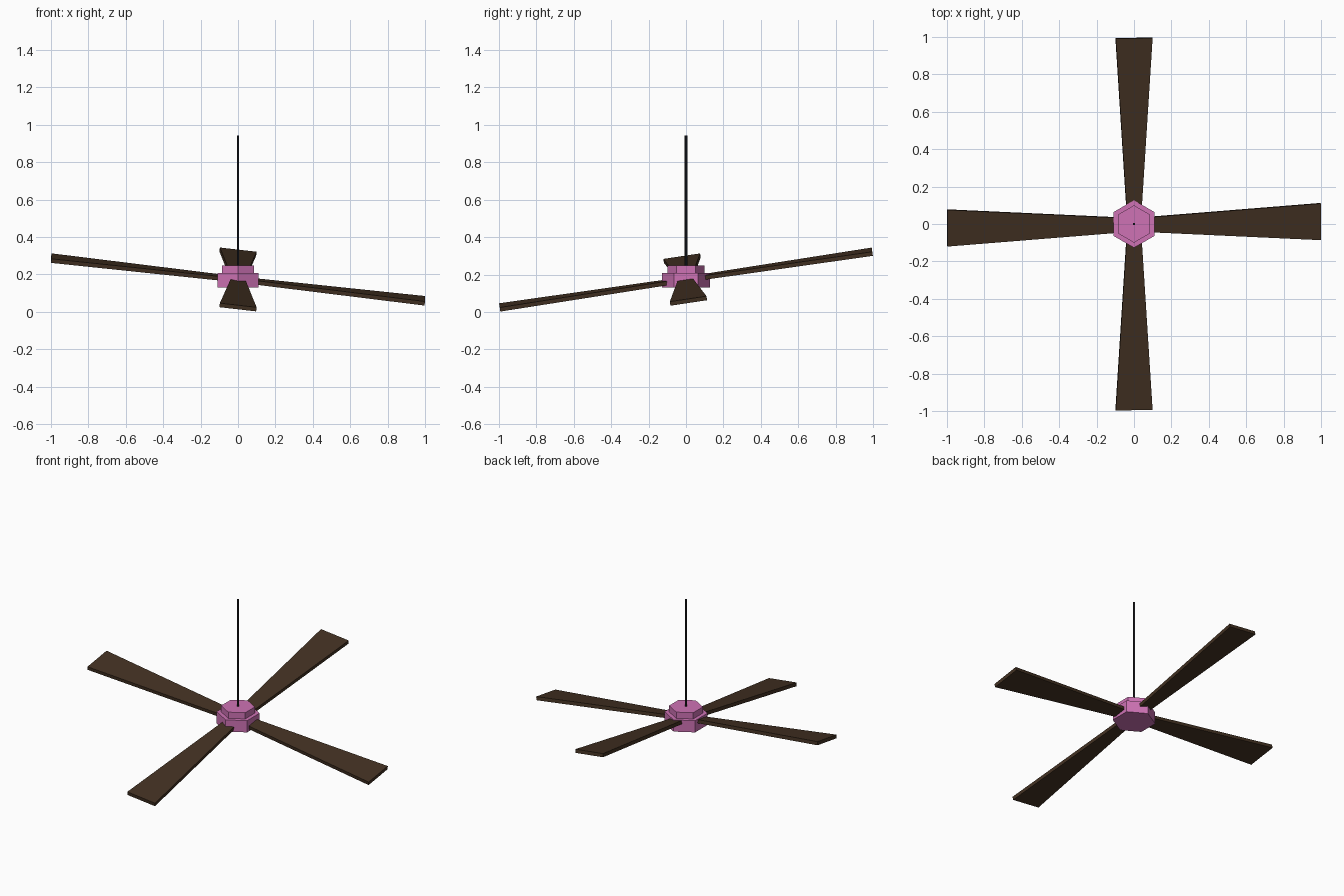
import bpy, bmesh, math
from mathutils import Matrix, Vector

if "Cube" in bpy.data.objects:
    bpy.data.objects.remove(bpy.data.objects["Cube"])


def material(name, rgb):
    m = bpy.data.materials.new(name)
    m.diffuse_color = (*rgb, 1)
    m.use_nodes = True
    m.node_tree.nodes["Principled BSDF"].inputs["Base Color"].default_value = m.diffuse_color
    return m


PINK = material("pink", (0.62, 0.17, 0.46))
WOOD = material("dark_wood", (0.056, 0.031, 0.016))
DARK = material("dark_metal", (0.015, 0.015, 0.018))


def add_object(name, bm, mat):
    bmesh.ops.recalc_face_normals(bm, faces=bm.faces)
    me = bpy.data.meshes.new(name)
    bm.to_mesh(me)
    bm.free()
    me.materials.append(mat)
    ob = bpy.data.objects.new(name, me)
    bpy.context.collection.objects.link(ob)
    return ob


def hex_prism(name, r, z0, z1, mat):
    # six sides, corners pointing along y
    bm = bmesh.new()
    bmesh.ops.create_cone(bm, cap_ends=True, segments=6, radius1=r, radius2=r, depth=z1 - z0,
                          matrix=Matrix.Translation((0, 0, (z0 + z1) / 2)))
    return add_object(name, bm, mat)


# Motor hub in two steps, and the hanging rod
hex_prism("hub_lower", 0.127, 0.131, 0.207, PINK)
hex_prism("hub_upper", 0.100, 0.207, 0.247, PINK)
hex_prism("hanging_rod", 0.007, 0.247, 0.942, DARK)

# Four tapered blades lying in one tilted plane
TILT = Matrix.Rotation(0.1485, 4, 'X') @ Matrix.Rotation(0.115, 4, 'Y')
ROOT, TIP, ROOT_W, TIP_W, THICK = 0.06, 1.005, 0.039, 0.099, 0.022
for i, side in enumerate(("right", "back", "left", "front")):
    bm = bmesh.new()
    outline = [(ROOT, -ROOT_W), (TIP, -TIP_W), (TIP, TIP_W), (ROOT, ROOT_W)]
    face = bm.faces.new([bm.verts.new((x, y, -THICK / 2)) for x, y in outline])
    new = bmesh.ops.extrude_face_region(bm, geom=[face])["geom"]
    bmesh.ops.translate(bm, vec=Vector((0, 0, THICK)),
                        verts=[v for v in new if isinstance(v, bmesh.types.BMVert)])
    shift = -0.004 if i % 2 == 0 else 0.0
    bm.transform(Matrix.Translation((0, shift, 0.173)) @ TILT
                 @ Matrix.Rotation(i * math.pi / 2, 4, 'Z'))
    add_object("blade_" + side, bm, WOOD)
